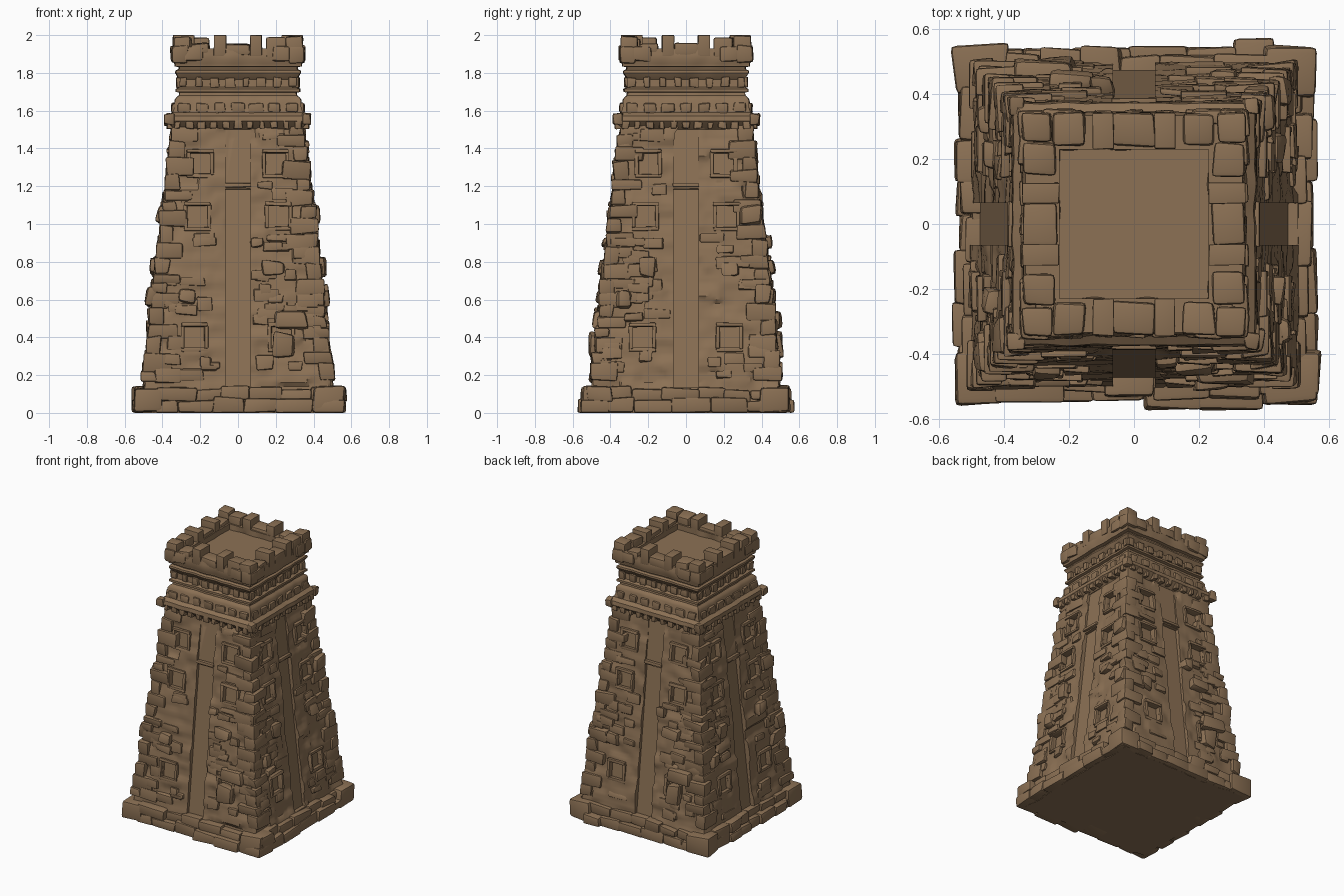
import bpy, bmesh, math, random
from mathutils import Matrix, Vector, noise

random.seed(7)
cube = bpy.data.objects.get("Cube")
if cube:
    bpy.data.objects.remove(cube, do_unlink=True)

# One weathered sandstone colour
SAND = (0.262, 0.165, 0.090, 1.0)
mat = bpy.data.materials.new("brown_sandstone")
mat.use_nodes = True
mat.diffuse_color = SAND
bsdf = mat.node_tree.nodes["Principled BSDF"]
bsdf.inputs["Base Color"].default_value = SAND
bsdf.inputs["Roughness"].default_value = 0.9

SLOPE = 0.115
LEAN = -math.atan(SLOPE)
WINDOWS = [(s * u, z) for s in (-1, 1) for u, z in ((0.2, 1.32), (0.215, 1.04), (0.23, 0.4))]


def wall(z):
    """Half width of the tapering wall at height z."""
    return 0.512 - SLOPE * z


def finish(name, bm, angle=35):
    bmesh.ops.recalc_face_normals(bm, faces=bm.faces)
    mesh = bpy.data.meshes.new(name)
    bm.to_mesh(mesh)
    bm.free()
    mesh.materials.append(mat)
    obj = bpy.data.objects.new(name, mesh)
    bpy.context.collection.objects.link(obj)
    smooth(obj, angle)
    return obj


def smooth(obj, angle):
    bpy.ops.object.select_all(action='DESELECT')
    obj.select_set(True)
    bpy.context.view_layer.objects.active = obj
    bpy.ops.object.shade_smooth_by_angle(angle=math.radians(angle))


def place(side, u, d, z, lean=0.0):
    """Spot on one of the four sides: u along it, d outward, z up."""
    return (Matrix.Rotation(side * math.pi / 2, 4, 'Z') @ Matrix.Translation((u, -d, z))
            @ Matrix.Rotation(lean, 4, 'X'))


def stone(bm, frame, size, jitter=0.008, bevel=0.012, top=2.0):
    """A chipped block with softened edges; size is width, depth, height."""
    verts = bmesh.ops.create_cube(bm, size=1, matrix=frame @ Matrix.Diagonal((*size, 1)))["verts"]
    for v in verts:
        v.co += Vector([random.uniform(-jitter, jitter) for _ in range(3)])
        v.co.z = min(max(v.co.z, 0), top)
    edges = list({e for v in verts for e in v.link_edges})
    if bevel:
        bmesh.ops.bevel(bm, geom=edges, offset=bevel, segments=2, profile=0.6, affect='EDGES')


def loft(name, profile, cuts, bump):
    """Square rings of given half width and height, roughened outward by bump."""
    bm = bmesh.new()
    rings = []
    for h, z in profile:
        ring = []
        for side in range(4):
            for i in range(cuts):
                t = 2 * i / cuts - 1
                r = h + bump(side, t * h, z)
                ring.append(bm.verts.new(place(side, t * r, r, z).translation))
        rings.append(ring)
    for low, high in zip(rings, rings[1:]):
        for i in range(len(low)):
            j = (i + 1) % len(low)
            bm.faces.new((low[i], low[j], high[j], high[i]))
    bm.faces.new(rings[0])
    bm.faces.new(rings[-1])
    return finish(name, bm)


def masonry(side, u, z):
    """Uneven courses of stone with soft wear."""
    row = math.floor(z / 0.075 + 0.3 * noise.noise((u * 3, z * 3, side)))
    brick = math.floor(u / 0.15 + 0.37 * (row % 3) + side * 9)
    block = noise.cell((brick + 0.5, row + 0.5, side + 0.5))
    return 0.009 * block + 0.008 * noise.noise((u * 9, z * 14, side * 5))


def wear(side, u, z):
    if z > 1.9 and abs(u) < 0.235:
        return 0.0
    return 0.007 * noise.noise((u * 12, z * 9, side * 4 + 2))


# Tapering wall
levels = [i * 0.02 for i in range(78)]
tower_wall = loft("tower_wall", [(wall(z), z) for z in levels], 44, masonry)

# Recessed windows and the tall central channels
bm = bmesh.new()
for side in range(4):
    for u, z in WINDOWS:
        stone(bm, place(side, u, wall(z), z, LEAN), (0.105, 0.045, 0.115), 0, 0)
    for u, z, width, depth, tall in ((0, 0.66, 0.13, 0.045, 1.06), (0, 1.37, 0.13, 0.022, 0.33)):
        stone(bm, place(side, u, wall(z), z, LEAN), (width, depth, tall), 0, 0)
cutter = finish("recess_cutter", bm)
cutter.hide_render = True
mod = tower_wall.modifiers.new("recesses", 'BOOLEAN')
mod.operation = 'DIFFERENCE'
mod.solver = 'EXACT'
mod.object = cutter
bpy.context.view_layer.objects.active = tower_wall
bpy.ops.object.modifier_apply(modifier=mod.name)
bpy.data.objects.remove(cutter, do_unlink=True)
smooth(tower_wall, 35)

# Window sills, jambs and the lintel over each channel
bm = bmesh.new()
for side in range(4):
    for u, z in WINDOWS:
        d = wall(z) + 0.003
        for dz in (-0.066, 0.066):
            stone(bm, place(side, u, d, z + dz, LEAN), (0.14, 0.028, 0.02), 0.003, 0.005)
        for du in (-0.062, 0.062):
            stone(bm, place(side, u + du, d, z, LEAN), (0.02, 0.026, 0.12), 0.003, 0.005)
    stone(bm, place(side, 0, wall(1.205), 1.205, LEAN), (0.14, 0.03, 0.022), 0.002, 0.005)
finish("window_surrounds", bm)

# Quoins up each corner, long and short by turns
bm = bmesh.new()
for side in range(4):
    z = 0.17
    long_side = side % 2
    while z < 1.5:
        height = random.uniform(0.05, 0.1)
        a, b = (0.15, 0.08) if long_side else (0.08, 0.15)
        out = wall(z) + random.uniform(0.006, 0.02)
        stone(bm, place(side, -out + a / 2, out - b / 2, z + height / 2), (a, b, height), 0.009, 0.013)
        z += height * 0.95
        long_side = not long_side
finish("corner_quoins", bm)

# Flat stones standing slightly proud of the wall
bm = bmesh.new()
for side in range(4):
    for _ in range(60):
        z = random.uniform(0.18, 1.48)
        u = random.choice((-1, 1)) * random.uniform(0.12, wall(z) - 0.07)
        w, h = random.uniform(0.06, 0.15), random.uniform(0.035, 0.075)
        if abs(u) - w / 2 < 0.07 or any(
                abs(u - a) < 0.06 + w / 2 and abs(z - b) < 0.07 + h / 2 for a, b in WINDOWS):
            continue
        stone(bm, place(side, u, wall(z) + 0.002, z, LEAN),
              (w, random.uniform(0.02, 0.036), h), 0.007, 0.008)
finish("wall_stones", bm)

# Bulging rubble
RUBBLE = {0: ((0.28, 0.49, 0.17, 0.1), (0.24, 0.36, 0.11, 0.13), (0.19, 0.77, 0.13, 0.07),
              (-0.27, 0.62, 0.09, 0.08), (0.1, 0.9, 0.08, 0.06)),
          1: ((-0.21, 0.77, 0.08, 0.1), (0.24, 0.77, 0.1, 0.08), (0.34, 1.05, 0.11, 0.1),
              (0.41, 0.62, 0.09, 0.11), (-0.33, 0.6, 0.08, 0.09))}
bm = bmesh.new()
for side in range(4):
    for u, z, w, h in RUBBLE[side % 2]:
        stone(bm, place(side, u, wall(z) + 0.008, z, LEAN), (w, 0.065, h), 0.016, 0.022)
finish("rubble_stones", bm)

# Footing blocks around the base
bm = bmesh.new()
for side in range(4):
    stone(bm, place(side, -0.475, 0.475, 0.068), (0.16, 0.16, 0.137), 0.012, 0.018)
    for low, high, reach in ((0, 0.075, 0.555), (0.065, 0.138, 0.535)):
        u = -0.43
        while u < 0.42:
            w = random.uniform(0.1, 0.22)
            out = reach + random.uniform(-0.02, 0.015)
            tall = high + random.uniform(-0.015, 0.008)
            stone(bm, place(side, u + w / 2, out - 0.07, (low + tall) / 2),
                  (w, 0.14, tall - low), 0.009, 0.015)
            u += w * 0.97
finish("footing_stones", bm)

# Mouldings, upper storey, parapet and sunken roof floor
crown = [(0.33, 1.5), (0.362, 1.53), (0.376, 1.545), (0.372, 1.572), (0.345, 1.59), (0.336, 1.62),
         (0.334, 1.655), (0.325, 1.67), (0.312, 1.68), (0.31, 1.695), (0.328, 1.7), (0.328, 1.715),
         (0.308, 1.725), (0.305, 1.765), (0.318, 1.78), (0.33, 1.8), (0.328, 1.812), (0.312, 1.82),
         (0.312, 1.83), (0.333, 1.835), (0.335, 1.85), (0.343, 1.87), (0.34, 1.9), (0.335, 1.93),
         (0.23, 1.93), (0.23, 1.89)]
loft("crown_and_roof", crown, 36, wear)

# Small corbels under the ledge, in the frieze and beside the middle niche
bm = bmesh.new()
for side in range(4):
    for i in range(11):
        u = (i - 5) * 0.064
        stone(bm, place(side, u, 0.35, 1.525), (random.uniform(0.025, 0.045), 0.05, 0.04), 0.005, 0.006)
    for i in range(8):
        u = (i - 3.5) * 0.083
        stone(bm, place(side, u, 0.305, 1.75), (random.uniform(0.03, 0.055), 0.04, 0.05), 0.005, 0.006)
    for i in range(7):
        u = (i - 3) * 0.095
        stone(bm, place(side, u, 0.33, 1.615), (random.uniform(0.05, 0.085), 0.04, 0.05), 0.006, 0.01)
    stone(bm, place(side, -0.362, 0.362, 1.555), (0.05, 0.05, 0.06), 0.008, 0.01)
finish("corbels", bm)

# Battlements: corner blocks, slim merlons and low rounded stones between
bm = bmesh.new()
for side in range(4):
    stone(bm, place(side, -0.3, 0.3, 1.94), (0.09, 0.09, 0.108), 0.006, 0.015)
    stone(bm, place(side, -0.31, 0.31, 1.9), (0.09, 0.09, 0.09), 0.008, 0.018)
    for s in (-1, 1):
        stone(bm, place(side, s * 0.095, 0.287, 1.945), (0.064, 0.112, 0.11), 0.002, 0.004)
        stone(bm, place(side, s * 0.2, 0.292, 1.93), (0.1, 0.1, 0.08 + 0.03 * s), 0.007, 0.016)
        stone(bm, place(side, s * 0.23, 0.33, 1.9), (0.1, 0.05, 0.08), 0.008, 0.016)
    stone(bm, place(side, 0, 0.29, 1.925), (0.13, 0.1, 0.06), 0.006, 0.014)
finish("battlements", bm)
